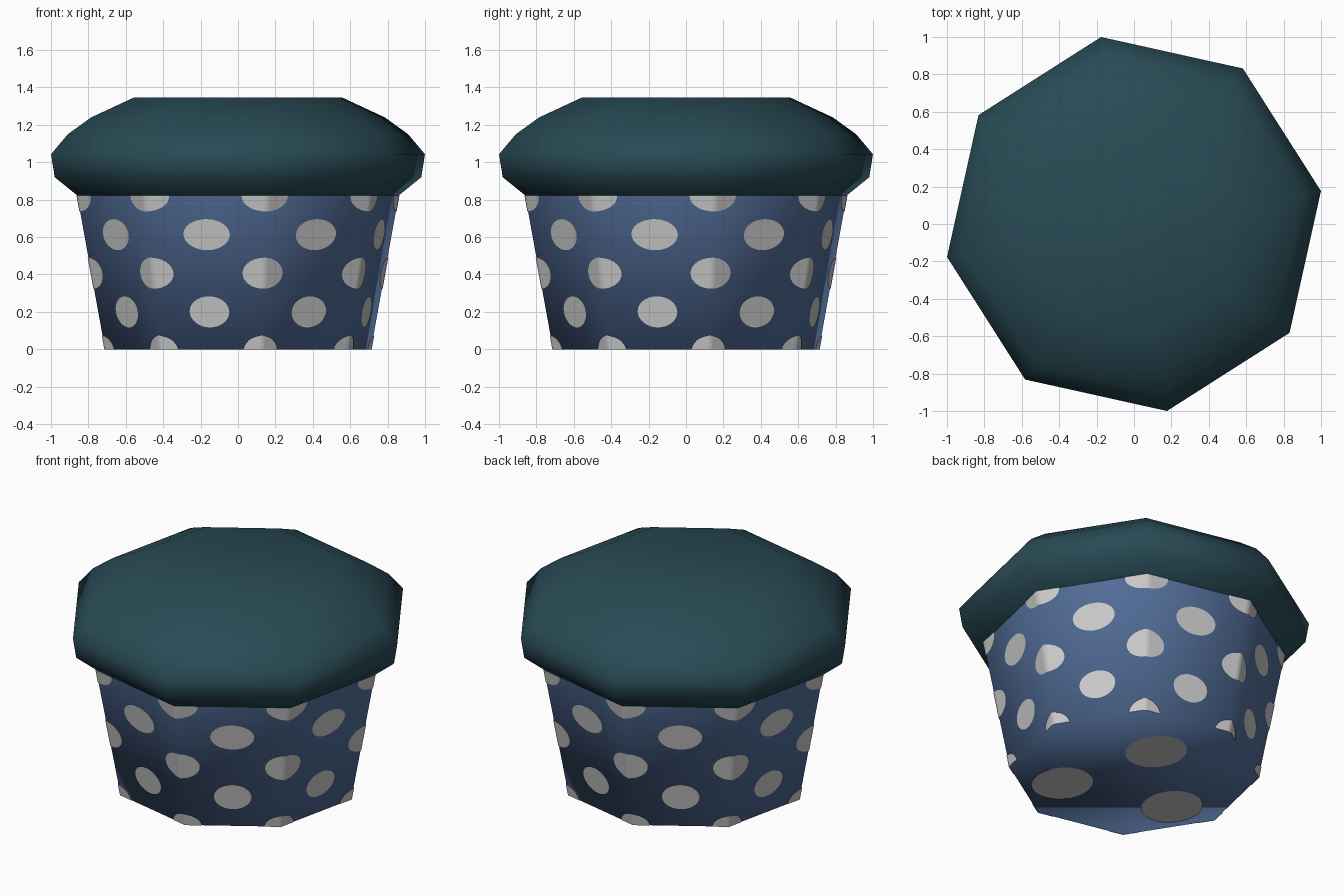
import bpy, bmesh, math

if "Cube" in bpy.data.objects:
    bpy.data.objects.remove(bpy.data.objects["Cube"])

SIDES, TURN = 8, 10          # octagonal rings, turned by 10 degrees
R0, R1, TOP = 0.722, 0.873, 0.823


def material(name, rgb):
    m = bpy.data.materials.new(name)
    m.diffuse_color = (*rgb, 1)
    m.use_nodes = True
    m.node_tree.nodes["Principled BSDF"].inputs["Base Color"].default_value = m.diffuse_color
    return m


teal = material("dark teal", (0.021, 0.068, 0.088))
blue = material("denim blue", (0.085, 0.155, 0.32))
grey = material("pale grey", (0.58, 0.58, 0.58))


def corner(i, r, z):
    a = math.radians(TURN + i * 360 / SIDES)
    return (r * math.cos(a), r * math.sin(a), z)


def finish(bm, name, mat):
    me = bpy.data.meshes.new(name)
    bm.to_mesh(me)
    bm.free()
    me.materials.append(mat)
    me.shade_smooth()
    ob = bpy.data.objects.new(name, me)
    bpy.context.collection.objects.link(ob)
    return ob


def lathe(name, profile, mat, cap_bottom, cap_top):
    bm = bmesh.new()
    rings = [[bm.verts.new(corner(i, r, z)) for i in range(SIDES)] for r, z in profile]
    for a, b in zip(rings, rings[1:]):
        for i in range(SIDES):
            j = (i + 1) % SIDES
            bm.faces.new((a[i], a[j], b[j], b[i]))
    if cap_bottom:
        bm.faces.new(rings[0][::-1])
    if cap_top:
        bm.faces.new(rings[-1])
    return finish(bm, name, mat)


# Tapered cup and overhanging domed lid
lathe("cup", [(R0, 0), (R1, TOP)], blue, True, False)
lathe("lid", [(R1, TOP), (0.995, 0.92), (1.015, 1.043), (0.924, 1.15),
              (0.797, 1.24), (0.568, 1.345)], teal, False, True)


def wall(u, z):
    """Point just outside the cup wall; u counts wall panels."""
    r = R0 + (R1 - R0) * z / TOP + 0.004
    i = math.floor(u + 1e-6)
    f = u - i
    a, b = corner(i, r, z), corner(i + 1, r, z)
    return [p + (q - p) * f for p, q in zip(a, b)]


# Spots on the wall: rows alternate between panel corners and panel centres
bm = bmesh.new()
N = 16
for row, z0 in enumerate((-0.01, 0.2, 0.407, 0.613, 0.82)):
    half_w = 0.18 + 0.006 * row
    for k in range(SIDES):
        u0 = k + 0.5 * (row % 2)
        previous = None
        for s in range(N + 1):
            t = -math.cos(math.pi * s / N)
            h = 0.083 * math.sqrt(max(0, 1 - t * t)) + 1e-4
            lo, hi = max(0, z0 - h), min(TOP, z0 + h)
            if hi <= lo:
                previous = None
                continue
            pair = [bm.verts.new(wall(u0 + half_w * t, z)) for z in (lo, hi)]
            if previous:
                bm.faces.new((previous[0], pair[0], pair[1], previous[1]))
            previous = pair
finish(bm, "wall_spots", grey)

# Larger spots under the base
bm = bmesh.new()
for x, y in ((0.24, -0.36), (0.06, 0.27), (-0.42, -0.16)):
    ring = [bm.verts.new((x + 0.17 * math.cos(a), y - 0.19 * math.sin(a), -0.002))
            for a in (i * math.tau / 24 for i in range(24))]
    bm.faces.new(ring)
finish(bm, "base_spots", grey)
